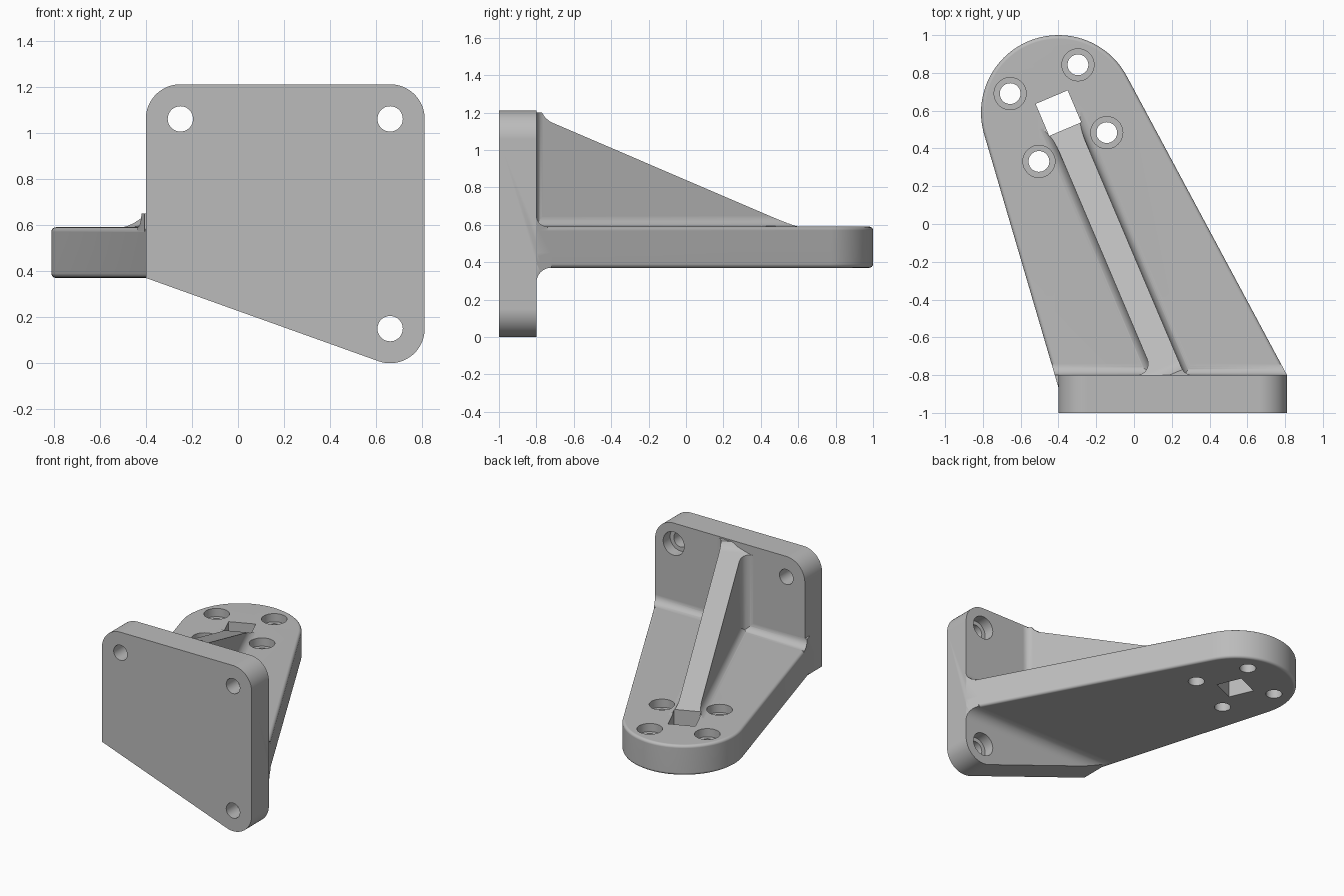
import bpy, bmesh, math
from mathutils import Matrix, Vector
from mathutils.geometry import convex_hull_2d

cube = bpy.data.objects.get("Cube")
if cube:
    bpy.data.objects.remove(cube, do_unlink=True)

X, Y, Z = Vector((1, 0, 0)), Vector((0, 1, 0)), Vector((0, 0, 1))


def prism(name, pts, u, v, origin, depth, edge=0):
    """Extrude a 2D outline on axes u, v along u x v; optionally round the cap edges."""
    w = u.cross(v)
    bm = bmesh.new()
    base = bm.faces.new([bm.verts.new(p) for p in [(a, b, 0) for a, b in pts]])
    top = bmesh.ops.extrude_face_region(bm, geom=[base], use_keep_orig=True)["geom"]
    bmesh.ops.translate(bm, vec=(0, 0, depth), verts=[g for g in top if isinstance(g, bmesh.types.BMVert)])
    if edge:
        rims = [e for e in bm.edges if abs(e.verts[0].co.z - e.verts[1].co.z) < 1e-6]
        bmesh.ops.bevel(bm, geom=rims, offset=edge, segments=4, profile=0.5, affect='EDGES')
    m = Matrix((u, v, w)).transposed().to_4x4()
    m.translation = origin
    bm.transform(m)
    bmesh.ops.recalc_face_normals(bm, faces=bm.faces)
    me = bpy.data.meshes.new(name)
    bm.to_mesh(me)
    bm.free()
    ob = bpy.data.objects.new(name, me)
    bpy.context.collection.objects.link(ob)
    return ob


def combine(a, b, op):
    """Boolean b into a and discard b."""
    mod = a.modifiers.new("cut", 'BOOLEAN')
    mod.operation, mod.object, mod.solver = op, b, 'EXACT'
    bpy.context.view_layer.objects.active = a
    bpy.ops.object.modifier_apply(modifier=mod.name)
    bpy.data.objects.remove(b, do_unlink=True)


def arc(cx, cy, r, a0, a1, n=10):
    angles = [math.radians(a0 + (a1 - a0) * i / n) for i in range(n + 1)]
    return [(cx + r * math.cos(a), cy + r * math.sin(a)) for a in angles]


def hull(discs):
    """Outline stretched round a set of discs (x, y, radius)."""
    pts = []
    for x, y, r in discs:
        pts += arc(x, y, r, 0, 360, 80)[:-1] if r else [(x, y)]
    return [pts[i] for i in convex_hull_2d(pts)]


# Outlines of the upright plate (x, z) and the arm (x, y)
plate_outline = hull([(-.4, .37, 0), (-.25, 1.06, .15), (.66, 1.06, .15), (.66, .15, .15)])
arm_outline = hull([(-.4, -.8, 0), (.81, -.8, 0), (-.39, -.9, 0), (.8, -.9, 0), (-.4, .59, .41)])
LOW, HIGH, FACE = .37, .59, -.8

bracket = prism("bracket", plate_outline, X, Z, Vector((0, FACE, 0)), .2)
arm = prism("arm", arm_outline, X, Y, Vector((0, 0, LOW)), HIGH - LOW, edge=.02)

# Fillets where the arm meets the plate, trimmed to both outlines
r = .06
upper = [(-.85, .5), (-.85, HIGH + r)] + arc(FACE + r, HIGH + r, r, 180, 270) + [(FACE + r, .5)]
r = .08
lower = [(-.85, .45), (-.85, LOW - r)] + arc(FACE + r, LOW - r, r, 180, 90) + [(FACE + r, .45)]
fillet_top = prism("fillet_top", upper, Y, Z, Vector((-.6, 0, 0)), 1.6)
fillet_low = prism("fillet_low", lower, Y, Z, Vector((-.6, 0, 0)), 1.6)
combine(fillet_low, prism("trim", plate_outline, X, Z, Vector((0, 0, 0)), 1), 'INTERSECT')
for f in (fillet_top, fillet_low):
    combine(f, prism("trim", arm_outline, X, Y, Vector((0, 0, 0)), 1), 'INTERSECT')

# Rib: flared section run along the arm, flared again at the plate, cut to a slope
tilt = math.radians(23)
along = Vector((-math.sin(tilt), math.cos(tilt), 0))
across = Vector((math.cos(tilt), math.sin(tilt), 0))
root = Vector((.187, FACE, 0))
half, r = .075, .06
foot = HIGH + r - .001
section = [(-half - r, .5)] + arc(-half - r, foot, r, -90, 0) + [(-half, 1.3)]
section += [(-a, b) for a, b in reversed(section)]
rib = prism("rib", section, across, Z, root + along * 1.55, 1.65)
web = half / math.cos(tilt)
t = math.radians(45) - tilt / 2
xl = root.x - web - r / math.tan(t)
xr = root.x + web + r * math.tan(t)
flare = [(xl, -.85)] + arc(xl, FACE + r, r, -90, 23) + arc(xr, FACE + r, r, -157, -90) + [(xr, -.85)]
combine(rib, prism("flare", flare, X, Y, Vector((0, 0, .5)), .8), 'UNION')
slope = [(-.25, .4), (-.25, 1.2), (0, 1.2), (.02, 1.172), (.05, 1.15), (1.6, .538), (1.6, .4)]
combine(rib, prism("slope", slope, along, Z, root - across * .5, 1), 'INTERSECT')

for part in (arm, fillet_top, fillet_low, rib):
    combine(bracket, part, 'UNION')

# Counterbored bolt holes, bored from the back of the plate and the top of the arm
def bolt_hole(u, v, a, b, origin, depth):
    for radius, start, length in ((.055, -.5, 1), (.085, -depth, .3)):
        tool = prism("drill", arc(a, b, radius, 0, 360, 40)[:-1], u, v, origin + u.cross(v) * start, length)
        combine(bracket, tool, 'DIFFERENCE')


for x, z in ((-.25, 1.06), (.66, 1.06), (.66, .15)):
    bolt_hole(Z, X, z, x, Vector((0, FACE, 0)), .08)
centre = Vector((-.4, .587, 0))
for i in range(4):
    p = centre + Matrix.Rotation(tilt + i * math.pi / 2, 3, 'Z') @ Vector((.195, .195, 0))
    bolt_hole(X, Y, p.x, p.y, Vector((0, 0, HIGH)), .06)

# Square socket through the arm
s = .092
square = [(-s, -s), (s, -s), (s, s), (-s, s)]
combine(bracket, prism("socket", square, across, along, centre, 1.5), 'DIFFERENCE')

# Finish
grey = bpy.data.materials.new("plain grey")
grey.use_nodes = True
grey.diffuse_color = (.5, .5, .5, 1)
grey.node_tree.nodes["Principled BSDF"].inputs["Base Color"].default_value = (.5, .5, .5, 1)
bracket.data.materials.clear()
bracket.data.materials.append(grey)
bpy.ops.object.select_all(action='DESELECT')
bracket.select_set(True)
bpy.context.view_layer.objects.active = bracket
bpy.ops.object.shade_smooth_by_angle(angle=math.radians(32))
bracket.modifiers.new("even shading", 'WEIGHTED_NORMAL').keep_sharp = True
